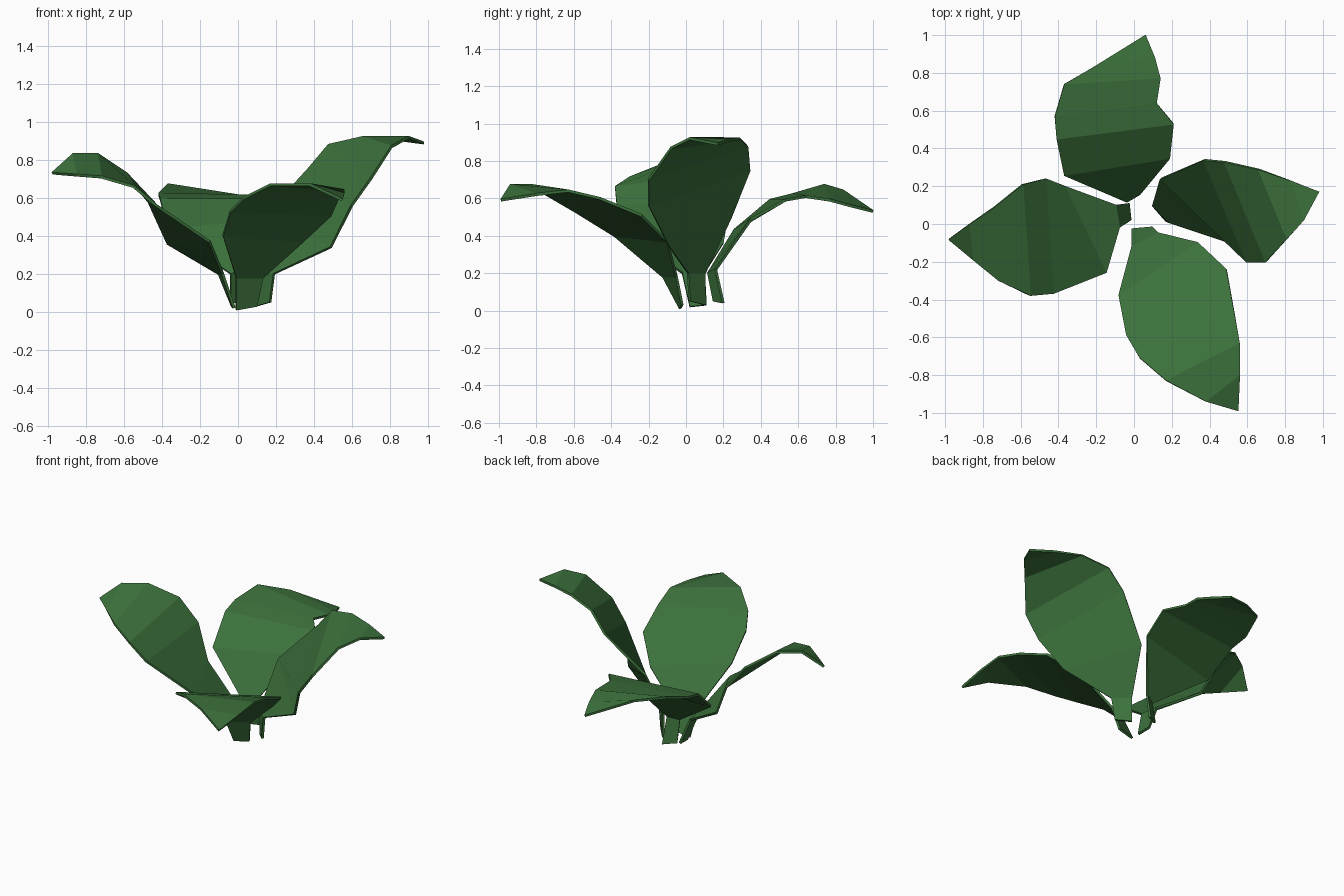
import bpy

cube = bpy.data.objects.get("Cube")
if cube:
    bpy.data.objects.remove(cube, do_unlink=True)

leaf_green = bpy.data.materials.new("leaf green")
leaf_green.use_nodes = True
green = (0.045, 0.165, 0.045, 1)
leaf_green.diffuse_color = green
leaf_green.node_tree.nodes["Principled BSDF"].inputs["Base Color"].default_value = green


def make_leaf(name, left_edge, right_edge, tip, thickness=0.015):
    """Span a creased ribbon between two edge curves, from stalk foot to tip."""
    count = len(left_edge)
    points = [point for pair in zip(left_edge, right_edge) for point in pair] + [tip]
    faces = [(2 * i, 2 * i + 1, 2 * i + 3, 2 * i + 2) for i in range(count - 1)]
    faces.append((2 * count - 2, 2 * count - 1, 2 * count))

    mesh = bpy.data.meshes.new(name)
    mesh.from_pydata(points, [], faces)
    mesh.materials.append(leaf_green)
    leaf = bpy.data.objects.new(name, mesh)
    bpy.context.collection.objects.link(leaf)

    # Give the flat blade a little body
    solid = leaf.modifiers.new("blade thickness", "SOLIDIFY")
    solid.thickness = thickness
    solid.offset = 0
    return leaf


# Tall leaf on the left side; first two points of each edge are the stalk
make_leaf(
    "left_leaf",
    left_edge=[(.10, .10, .03), (.10, .10, .2), (.14, .24, .5), (.37, .34, .75),
               (.48, .33, .88), (.66, .29, .92), (.83, .23, .91)],
    right_edge=[(.17, .02, .05), (.19, .01, .2), (.49, -.09, .34), (.6, -.2, .56),
                (.7, -.2, .7), (.81, -.08, .87), (.9, .02, .92)],
    tip=(.98, .17, .89),
)

# Back leaf with a notched edge
make_leaf(
    "back_leaf",
    left_edge=[(-.04, .15, .05), (-.04, .12, .2), (-.37, .26, .43), (-.41, .45, .59),
               (-.42, .57, .62), (-.37, .74, .67), (-.2, .84, .64)],
    right_edge=[(.04, .2, .04), (.03, .16, .22), (.19, .35, .49), (.21, .53, .59),
                (.12, .64, .61), (.14, .77, .59), (.11, .88, .56)],
    tip=(.06, 1, .53),
)

# Twisted leaf on the right side
make_leaf(
    "right_leaf",
    left_edge=[(-.02, .02, .02), (-.08, -.02, .2), (-.15, -.26, .37), (-.43, -.37, .56),
               (-.55, -.38, .66), (-.72, -.3, .71), (-.85, -.19, .72)],
    right_edge=[(-.03, .11, .03), (-.1, .1, .2), (-.37, .2, .36), (-.47, .24, .58),
                (-.59, .21, .73), (-.74, .09, .83), (-.87, 0, .83)],
    tip=(-.98, -.08, .73),
)

# Broad front leaf
make_leaf(
    "front_leaf",
    left_edge=[(.1, -.02, .03), (.13, -.05, .18), (.34, -.1, .37), (.49, -.24, .51),
               (.53, -.46, .6), (.56, -.63, .64), (.56, -.8, .62)],
    right_edge=[(-.01, -.03, .01), (-.01, -.12, .18), (-.08, -.38, .4), (-.04, -.59, .53),
                (.03, -.71, .6), (.17, -.83, .67), (.38, -.94, .67)],
    tip=(.55, -.99, .59),
)
